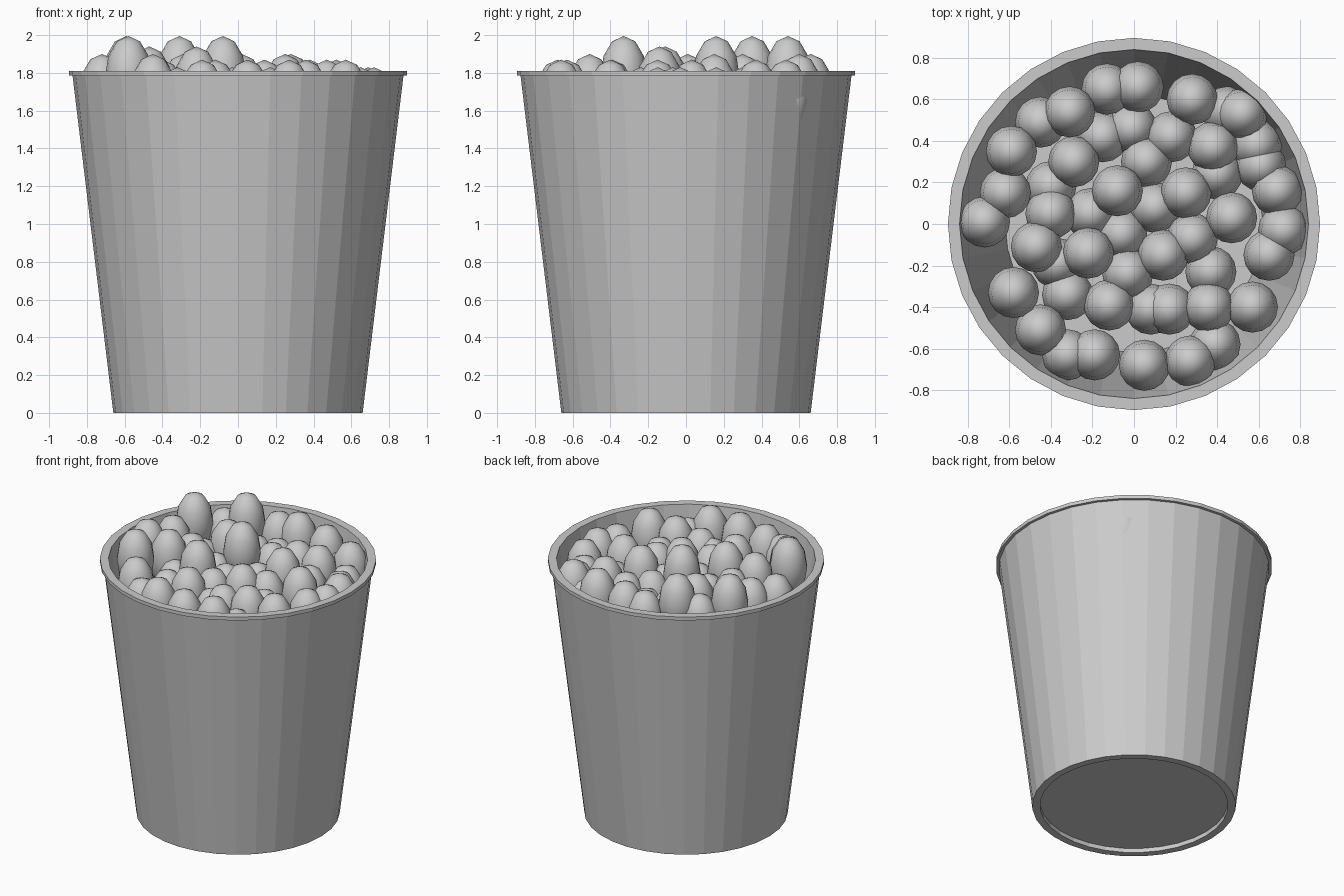
import bpy, bmesh, math

if "Cube" in bpy.data.objects:
    bpy.data.objects.remove(bpy.data.objects["Cube"])

SIDES = 32


def lathe(name, profile, sides):
    """Turn an (r, z) profile around z; points with r = 0 become poles."""
    bm = bmesh.new()
    rings = []
    for r, z in profile:
        if r == 0:
            rings.append([bm.verts.new((0, 0, z))] * sides)
        else:
            rings.append([bm.verts.new((r * math.cos(2 * math.pi * i / sides),
                                        r * math.sin(2 * math.pi * i / sides), z))
                          for i in range(sides)])
    for a, b in zip(rings, rings[1:]):
        for i in range(sides):
            j = (i + 1) % sides
            bm.faces.new(list(dict.fromkeys((a[i], a[j], b[j], b[i]))))
    bmesh.ops.recalc_face_normals(bm, faces=bm.faces)
    mesh = bpy.data.meshes.new(name)
    bm.to_mesh(mesh)
    bm.free()
    obj = bpy.data.objects.new(name, mesh)
    bpy.context.collection.objects.link(obj)
    return obj


# Tapered hollow bucket with a recessed base and a thin flanged rim
lathe("bucket", [(0, 0.03), (0.61, 0.03), (0.61, 0), (0.66, 0),
                 (0.876, 1.785), (0.896, 1.785), (0.896, 1.81),
                 (0.84, 1.81), (0.62, 0.06), (0, 0.06)], SIDES)

# Egg mesh shared by all pieces: tall, low-ring smooth spheroid
A, B = 0.123, 0.21
bm = bmesh.new()
bmesh.ops.create_uvsphere(bm, u_segments=16, v_segments=6, radius=1)
bmesh.ops.scale(bm, vec=(A, A, B), verts=bm.verts)
for f in bm.faces:
    f.smooth = True
egg = bpy.data.meshes.new("egg")
bm.to_mesh(egg)
bm.free()

# Egg positions (x, y) grouped by the height of their tips
tiers = {
    1.995: [(-.58, -.33), (-.31, .54), (-.59, .35), (-.08, .16)],
    1.94: [(-.47, -.11), (-.22, -.14)],
    1.90: [(-.72, .01), (-.62, .15), (.02, .66), (.28, .60), (.25, .15),
           (-.29, .30), (-.45, -.51)],
    1.87: [(.05, -.68), (.57, -.40), (.36, -.40), (.38, .37), (.52, .53),
           (.47, .03), (.14, -.15), (-.12, -.39), (-.40, .05), (.27, -.66),
           (-.19, -.63), (-.13, .65), (-.45, .49)],
    1.83: [(.65, -.15), (.69, .16), (.18, .42), (.06, .30), (.28, -.07),
           (-.03, -.24), (.17, -.41), (-.32, -.63), (.72, -.03)],
    1.78: [(.39, -.58), (.61, .28), (.59, .38), (.45, .54), (-.01, .46),
           (-.15, .42), (.40, .24), (.10, .08), (-.06, -.05), (-.21, .05),
           (-.37, -.19), (-.32, -.34), (.08, -.41), (.37, -.23), (-.40, .18)],
}
for tip, spots in tiers.items():
    for x, y in spots:
        obj = bpy.data.objects.new("egg", egg)
        obj.location = (x, y, tip - B)
        bpy.context.collection.objects.link(obj)
